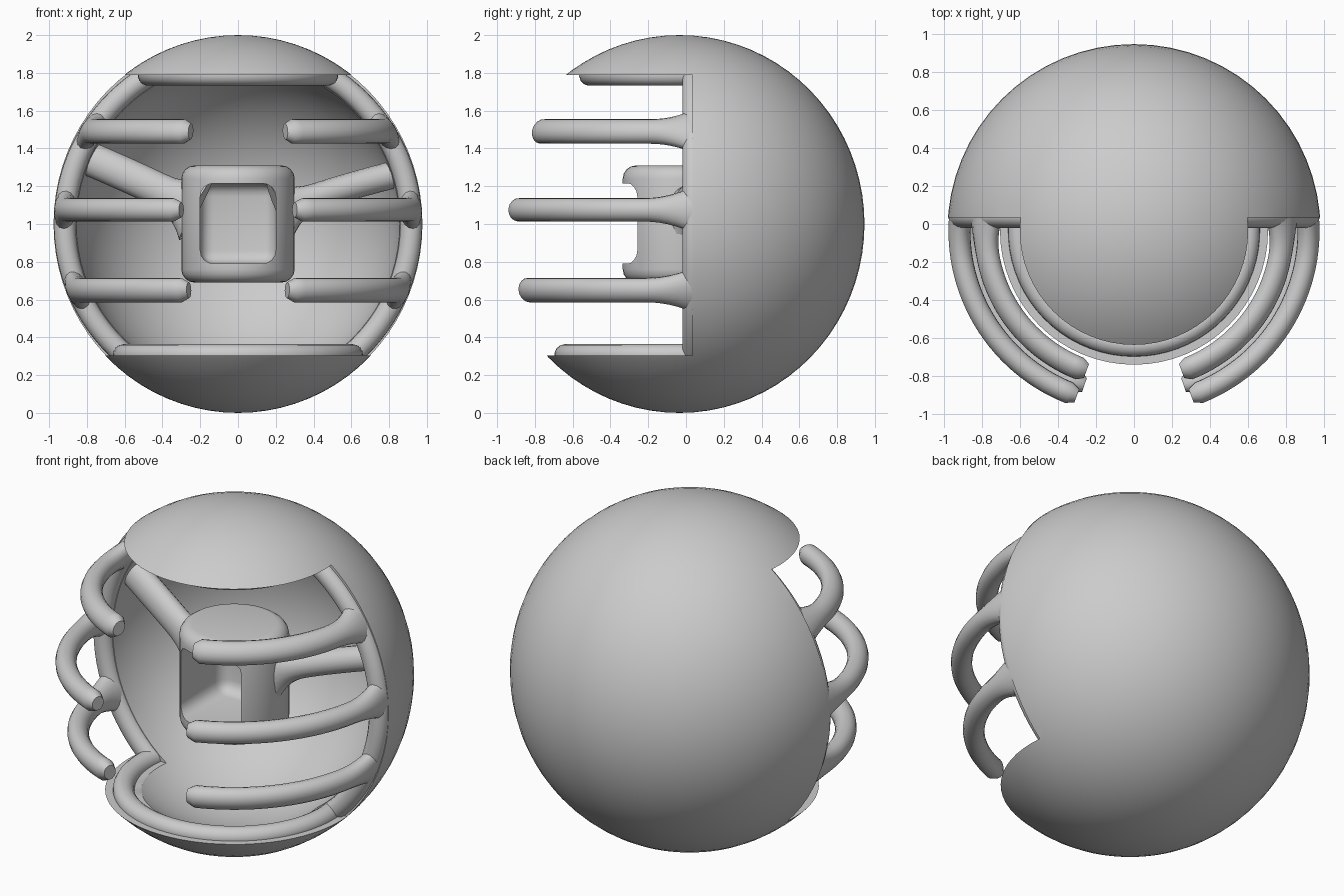
import bpy, bmesh, math
from mathutils import Vector

if "Cube" in bpy.data.objects:
    bpy.data.objects.remove(bpy.data.objects["Cube"], do_unlink=True)

CENTER = Vector((0, -0.035, 1.0))
OUTER, INNER = 0.98, 0.86
MID, HALF = 0.92, 0.058
CUT_LOW, CUT_HIGH, CUT_Y = 0.305, 1.79, 0.035

grey = bpy.data.materials.new("plain_grey")
grey.use_nodes = True
grey.diffuse_color = (0.6, 0.6, 0.6, 1)
grey.node_tree.nodes["Principled BSDF"].inputs["Base Color"].default_value = (0.6, 0.6, 0.6, 1)


def select_only(obj):
    bpy.ops.object.select_all(action='DESELECT')
    obj.select_set(True)
    bpy.context.view_layer.objects.active = obj


def make(name, bm, angle=40):
    """Turn a bmesh into a smooth-shaded grey object."""
    bmesh.ops.recalc_face_normals(bm, faces=bm.faces[:])
    mesh = bpy.data.meshes.new(name)
    bm.to_mesh(mesh)
    bm.free()
    mesh.materials.append(grey)
    obj = bpy.data.objects.new(name, mesh)
    bpy.context.collection.objects.link(obj)
    select_only(obj)
    bpy.ops.object.shade_smooth_by_angle(angle=math.radians(angle))
    return obj


def cut(obj, cutters):
    """Subtract cutters, then discard them."""
    for cutter in cutters:
        cutter.hide_render = True
        mod = obj.modifiers.new("cut", 'BOOLEAN')
        mod.operation, mod.solver, mod.object = 'DIFFERENCE', 'EXACT', cutter
        select_only(obj)
        bpy.ops.object.modifier_apply(modifier=mod.name)
        bpy.data.objects.remove(cutter, do_unlink=True)
    select_only(obj)
    bpy.ops.object.shade_smooth_by_angle(angle=math.radians(40))


def ball(name, radius):
    bm = bmesh.new()
    bmesh.ops.create_uvsphere(bm, u_segments=64, v_segments=40, radius=radius)
    # Slightly taller than wide
    bmesh.ops.scale(bm, vec=(1, 1, 1 / OUTER if radius == OUTER else 1), verts=bm.verts[:])
    bmesh.ops.translate(bm, vec=CENTER, verts=bm.verts[:])
    return make(name, bm)


def box(name, low, high, bevel=0.0):
    bm = bmesh.new()
    bmesh.ops.create_cube(bm, size=1)
    low, high = Vector(low), Vector(high)
    bmesh.ops.scale(bm, vec=high - low, verts=bm.verts[:])
    bmesh.ops.translate(bm, vec=(low + high) / 2, verts=bm.verts[:])
    if bevel:
        bmesh.ops.bevel(bm, geom=bm.edges[:], offset=bevel, segments=4,
                        profile=0.5, affect='EDGES')
    return make(name, bm)


def sweep(name, path, sizes, up=None, sides=16):
    """Oval tube along a path; sizes are (depth, height) half-widths.
    Depth points away from the ball centre, or along the given vector."""
    bm, rings = bmesh.new(), []
    for i, p in enumerate(path):
        t = (path[min(i + 1, len(path) - 1)] - path[max(i - 1, 0)]).normalized()
        n = up if up else p - CENTER
        n = (n - t * n.dot(t)).normalized()
        b = t.cross(n)
        d, h = sizes[i]
        angles = [math.tau * k / sides for k in range(sides)]
        rings.append([bm.verts.new(p + n * d * math.cos(a) + b * h * math.sin(a))
                      for a in angles])
    for r, s in zip(rings, rings[1:]):
        for k in range(sides):
            j = (k + 1) % sides
            bm.faces.new((r[k], r[j], s[j], s[k]))
    bm.faces.new(rings[0])
    bm.faces.new(rings[-1][::-1])
    return make(name, bm, 50)


# Hollow ball with an open front
shell = ball("shell", OUTER)
cut(shell, [ball("hollow", INNER),
            box("front_opening", (-2, -2, CUT_LOW), (2, CUT_Y, CUT_HIGH))])


def level_radius(z):
    return math.sqrt(MID ** 2 - (z - CENTER.z) ** 2)


# Rounded lips of the top and bottom caps
for name, z in (("top_lip", CUT_HIGH), ("bottom_lip", CUT_LOW)):
    r = level_radius(z)
    start = -math.asin((CUT_Y + 0.05 - CENTER.y) / r)
    path = []
    for i in range(41):
        a = start + (math.pi - 2 * start) * i / 40
        path.append(Vector((r * math.cos(a), CENTER.y - r * math.sin(a), z)))
    sweep(name, path, [(HALF, 0.06)] * 41)

# Bars curving round each side, wider at the root and blunt at the tip
bars = (("upper_bar", 1.49, 0.25, 0.068), ("middle_bar", 1.075, 0.30, 0.062),
        ("lower_bar", 0.65, 0.26, 0.066))
for side, label in ((1, "left"), (-1, "right")):
    for name, z, tip_x, height in bars:
        r = level_radius(z)
        start = -math.asin((CUT_Y - CENTER.y) / r)
        end = math.acos(tip_x / r)
        path, sizes = [], []
        for i in range(29):
            a = start + (end - start) * i / 28
            path.append(Vector((side * r * math.cos(a), CENTER.y - r * math.sin(a), z)))
            flare = 0.06 * max(0, 1 - i / 6) ** 2
            tip = 0.65 if i == 28 else 1
            sizes.append((HALF * tip, (height + flare) * tip))
        sweep(label + "_" + name, path, sizes)

    # Rounded edge of the shell between the two lips
    r = math.sqrt(MID ** 2 - (CUT_Y - CENTER.y) ** 2)
    a0 = math.asin((CUT_LOW - CENTER.z) / r)
    a1 = math.asin((CUT_HIGH - CENTER.z) / r)
    path = []
    for i in range(33):
        a = a0 + (a1 - a0) * i / 32
        path.append(Vector((side * r * math.cos(a), CUT_Y, CENTER.z + r * math.sin(a))))
    sweep(label + "_rim", path, [(HALF, 0.055)] * 33)

# Central drum with softened edges and a window in its front
bm = bmesh.new()
bmesh.ops.create_cone(bm, cap_ends=True, segments=40, radius1=0.3, radius2=0.3, depth=0.62)
rims = [e for e in bm.edges if abs(e.verts[0].co.z - e.verts[1].co.z) < 0.01]
bmesh.ops.bevel(bm, geom=rims, offset=0.07, segments=4, profile=0.5, affect='EDGES')
bmesh.ops.translate(bm, vec=(0, CENTER.y, 1.0), verts=bm.verts[:])
drum = make("drum", bm)
cut(drum, [box("window", (-0.2, -0.6, 0.79), (0.2, 0.14, 1.215), 0.07)])

# Arms from the drum to the inside of the shell, flared at the drum
arms = (("left_arm", Vector((0.22, -0.03, 1.07)), Vector((0.42, 0.03, 1.16)),
         Vector((0.86, 0.14, 1.27)), 0.072),
        ("right_arm", Vector((-0.22, -0.03, 1.08)), Vector((-0.42, 0.02, 1.19)),
         Vector((-0.82, 0.14, 1.36)), 0.09))
for name, root, bend, end, height in arms:
    path, sizes = [], []
    for i in range(13):
        t = i / 12
        path.append(root * (1 - t) ** 2 + bend * 2 * t * (1 - t) + end * t ** 2)
        sizes.append((0.07, height + 0.1 * max(0, 1 - t / 0.4) ** 2))
    sweep(name, path, sizes, up=Vector((0, 1, 0)))
